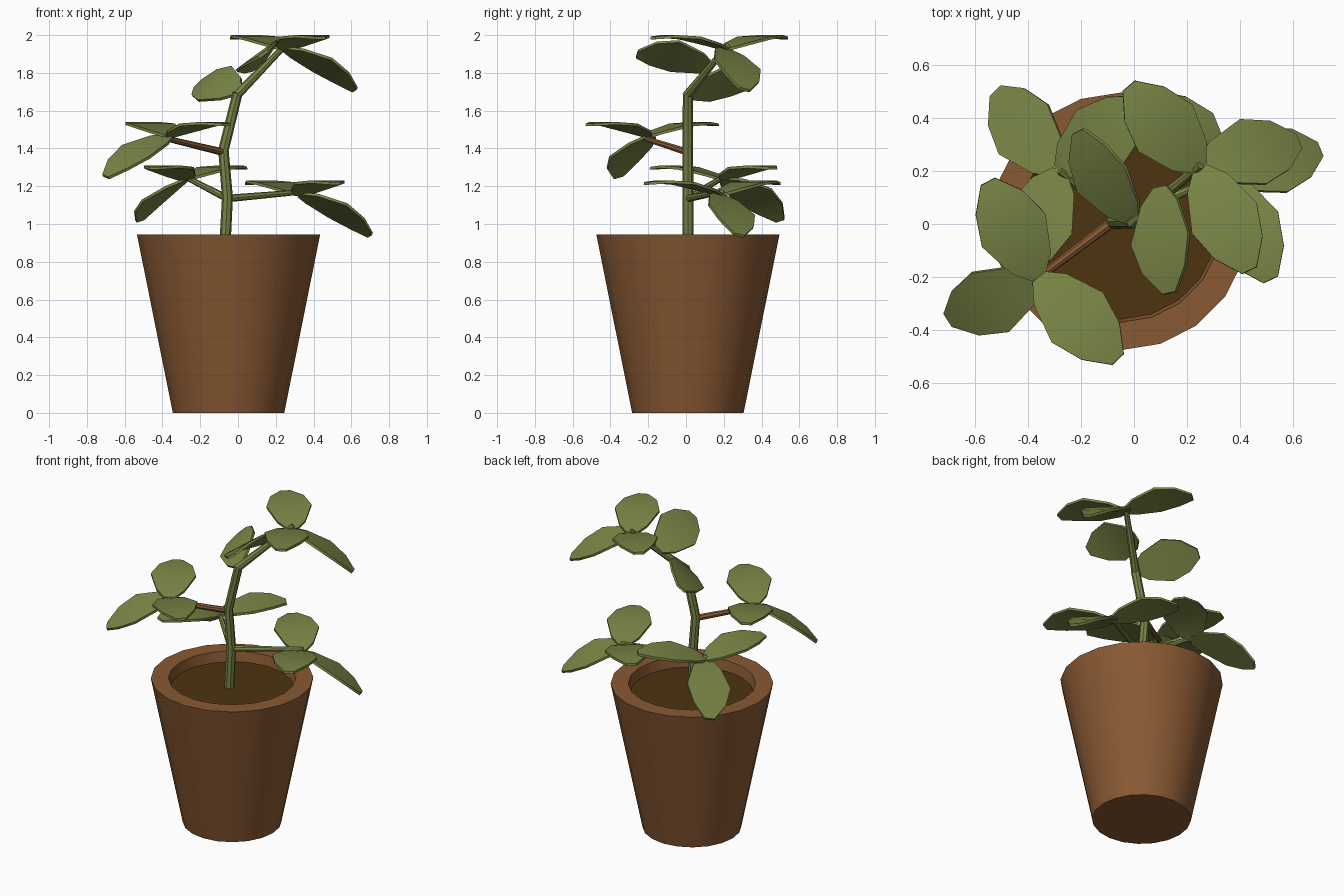
import bpy, bmesh, math
from mathutils import Vector, Matrix

if "Cube" in bpy.data.objects:
    bpy.data.objects.remove(bpy.data.objects["Cube"])


def material(name, rgb):
    m = bpy.data.materials.new(name)
    m.diffuse_color = (*rgb, 1)
    m.use_nodes = True
    m.node_tree.nodes["Principled BSDF"].inputs["Base Color"].default_value = m.diffuse_color
    return m


GREEN = material("leaf green", (0.19, 0.235, 0.06))
CLAY = material("clay brown", (0.25, 0.10, 0.033))
SOIL = material("dark soil", (0.075, 0.034, 0.005))
POT_X, POT_Y = -0.05, 0.01


def finish(name, bm, mat, angle=40):
    bmesh.ops.recalc_face_normals(bm, faces=bm.faces)
    me = bpy.data.meshes.new(name)
    bm.to_mesh(me)
    bm.free()
    ob = bpy.data.objects.new(name, me)
    bpy.context.collection.objects.link(ob)
    me.materials.append(mat)
    bpy.ops.object.select_all(action='DESELECT')
    ob.select_set(True)
    bpy.context.view_layer.objects.active = ob
    bpy.ops.object.shade_smooth_by_angle(angle=math.radians(angle))
    return ob


def skin(bm, rings):
    """Join rings of points into a closed, capped body."""
    loops = [[bm.verts.new(p) for p in r] for r in rings]
    n = len(loops[0])
    for a, b in zip(loops, loops[1:]):
        for i in range(n):
            j = (i + 1) % n
            bm.faces.new((a[i], a[j], b[j], b[i]))
    bm.faces.new(loops[0])
    bm.faces.new(loops[-1])


def lathe(name, profile, mat, n=20):
    bm = bmesh.new()
    skin(bm, [[(POT_X + r * math.cos(2 * math.pi * i / n),
                POT_Y + r * math.sin(2 * math.pi * i / n), z)
               for i in range(n)] for r, z in profile])
    return finish(name, bm, mat)


def tube(name, points, radii, mat, n=8):
    pts = [Vector(p) for p in points]
    rings = []
    for i, p in enumerate(pts):
        d = (pts[min(i + 1, len(pts) - 1)] - pts[max(i - 1, 0)]).normalized()
        side = d.cross(Vector((0, 1, 0))).normalized()
        other = d.cross(side)
        rings.append([p + radii[i] * (side * math.cos(2 * math.pi * k / n)
                                      + other * math.sin(2 * math.pi * k / n))
                      for k in range(n)])
    bm = bmesh.new()
    skin(bm, rings)
    return finish(name, bm, mat)


# leaf outline: distance along, half width, arch height
LEAF = [(0, 0.03, 0), (0.065, 0.085, 0.014), (0.21, 0.135, 0.03),
        (0.33, 0.10, 0.021), (0.42, 0.03, 0)]


def leaf(name, base, tip, roll=0):
    """Arched leaf; positive roll (degrees) lifts the right-hand edge."""
    base, tip = Vector(base), Vector(tip)
    u = (tip - base).normalized()
    right = u.cross(Vector((0, 0, 1))).normalized()
    right = Matrix.Rotation(-math.radians(roll), 3, u) @ right
    if roll * right.z < 0:
        right = Matrix.Rotation(2 * math.radians(roll), 3, u) @ right
    up = right.cross(u)
    s = (tip - base).length / 0.42
    t = 0.0075
    bm = bmesh.new()
    skin(bm, [[base + u * a * s + right * w * sx + up * (h + sz)
               for sx, sz in ((-1, -t), (1, -t), (1, t), (-1, t))]
              for a, w, h in LEAF])
    return finish(name, bm, GREEN)


# pot and soil
lathe("pot", [(0.295, 0), (0.485, 0.945), (0.38, 0.945), (0.365, 0.86)], CLAY)
lathe("soil", [(0.364, 0.865), (0.368, 0.88)], SOIL)

# main stem and side branches
tube("stem", [(-0.07, 0.01, 0.87), (-0.056, 0.01, 1.14), (-0.077, 0.01, 1.39),
              (-0.003, 0.01, 1.69)], [0.03, 0.029, 0.028, 0.027], GREEN)
tube("upper_stem", [(-0.01, 0.005, 1.68), (0.25, 0.22, 1.945)], [0.026, 0.015], GREEN)
tube("right_branch", [(-0.056, 0.01, 1.135), (0.34, 0.19, 1.17)], [0.02, 0.014], GREEN)
tube("back_branch", [(-0.056, 0.01, 1.135), (-0.28, 0.2, 1.25)], [0.02, 0.014], GREEN)
tube("left_branch", [(-0.077, 0.01, 1.38), (-0.37, -0.21, 1.45)], [0.02, 0.015], CLAY)

# leaf clusters: base, then tips of the drooping leaf and two level leaves
clusters = {
    "top": ((0.25, 0.21, 1.925), (0.62, 0.31), (-0.02, 0.52), (0.435, -0.175)),
    "right": ((0.33, 0.18, 1.155), (0.70, 0.28), (0.06, 0.48), (0.515, -0.21)),
    "left": ((-0.36, -0.20, 1.465), (-0.70, -0.36), (-0.55, 0.16), (-0.06, -0.51)),
    "back": ((-0.28, 0.20, 1.235), (-0.52, 0.50), (0.03, 0.46), (-0.44, -0.18)),
}
for name, (base, droop, flat_a, flat_b) in clusters.items():
    z = base[2]
    leaf(name + "_droop_leaf", base, (*droop, z - 0.215), 15)
    leaf(name + "_level_leaf_a", base, (*flat_a, z + 0.06))
    leaf(name + "_level_leaf_b", base, (*flat_b, z + 0.06))

# two single tilted leaves on the upper stem
def tilted_leaf(name, base, tip, lift_dir, roll):
    """Single leaf whose edge towards lift_dir is raised."""
    right = (Vector(tip) - Vector(base)).cross(Vector((0, 0, 1)))
    sign = 1 if right.dot(Vector(lift_dir)) > 0 else -1
    return leaf(name, base, tip, roll * sign)


tilted_leaf("rear_single_leaf", (0.0, 0.01, 1.70), (-0.21, 0.35, 1.74), (1, 0.5, 0), 42)
tilted_leaf("front_single_leaf", (0.10, 0.14, 1.83), (0.135, -0.26, 1.90), (1, 0, 0), 36)
